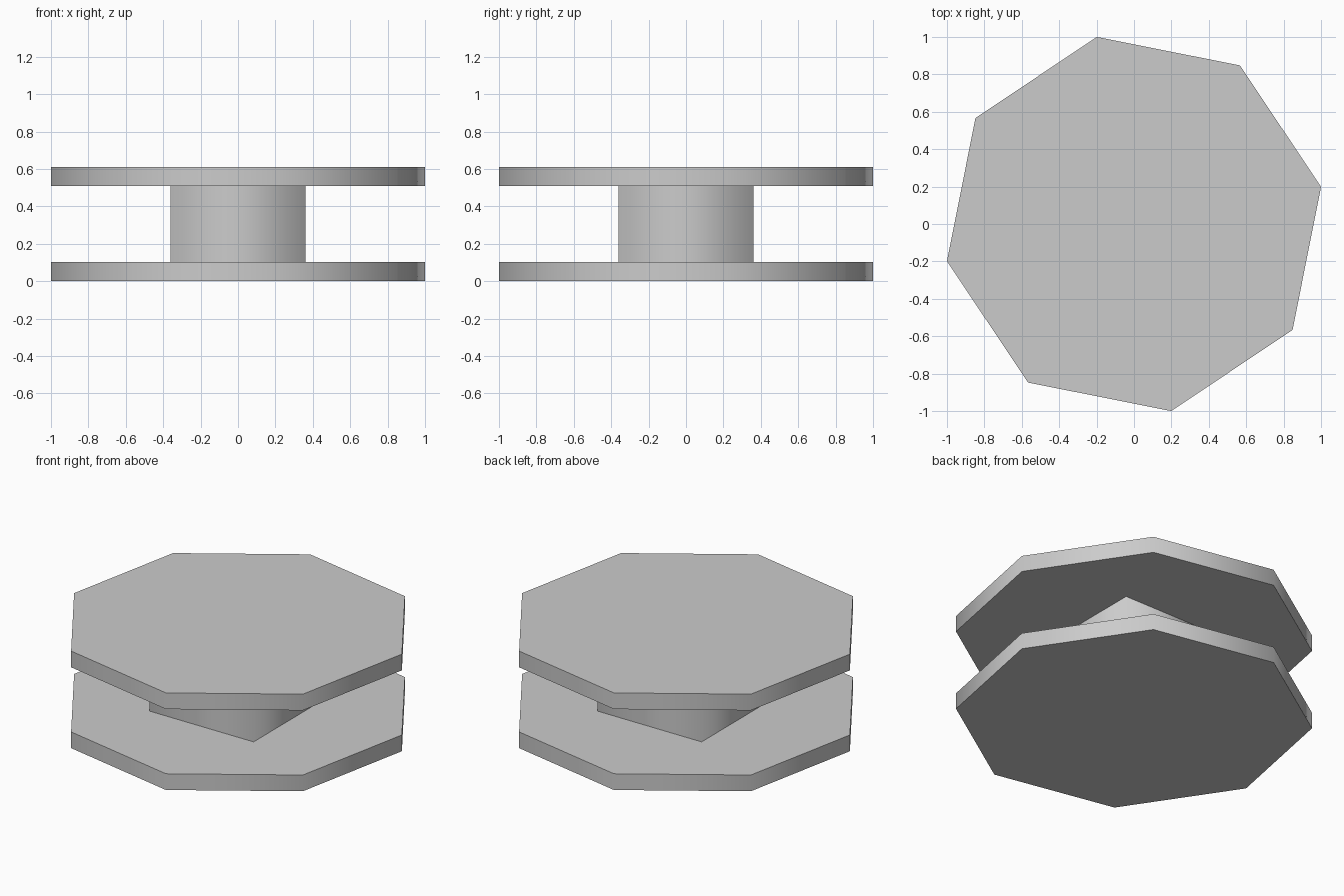
import bpy
import math

cube = bpy.data.objects.get("Cube")
if cube:
    bpy.data.objects.remove(cube, do_unlink=True)

# Single plain grey
GREY = (0.6, 0.6, 0.6, 1.0)
grey = bpy.data.materials.new("plain_grey")
grey.use_nodes = True
grey.diffuse_color = GREY
grey.node_tree.nodes["Principled BSDF"].inputs["Base Color"].default_value = GREY


def prism(name, sides, radius, turn, bottom, top):
    """Upright prism with smooth walls, flat ends and crisp rims."""
    bpy.ops.mesh.primitive_cylinder_add(vertices=sides, radius=radius, depth=top - bottom,
                                        location=(0, 0, (bottom + top) / 2))
    obj = bpy.context.object
    obj.name = obj.data.name = name
    # The primitive starts with its first corner on +y
    obj.rotation_euler.z = math.radians(turn - 90)
    bpy.ops.object.transform_apply(location=False, rotation=True, scale=False)
    mesh = obj.data
    mesh.materials.append(grey)
    for face in mesh.polygons:
        face.use_smooth = abs(face.normal.z) < 0.5
    for edge in mesh.edges:
        a, b = (mesh.vertices[i].co.z for i in edge.vertices)
        edge.use_edge_sharp = abs(a - b) < 0.001
    return obj


PLATE = 0.102
HEIGHT = 0.61
FLANGE_RADIUS = 1 / math.cos(math.radians(11.25))

# Octagonal flanges, turned a quarter step
prism("lower_flange", 8, FLANGE_RADIUS, 11.25, 0, PLATE)
prism("upper_flange", 8, FLANGE_RADIUS, 11.25, HEIGHT - PLATE, HEIGHT)

# Square hub between the flanges
prism("square_hub", 4, 0.362 * math.sqrt(2), 45, PLATE, HEIGHT - PLATE)
